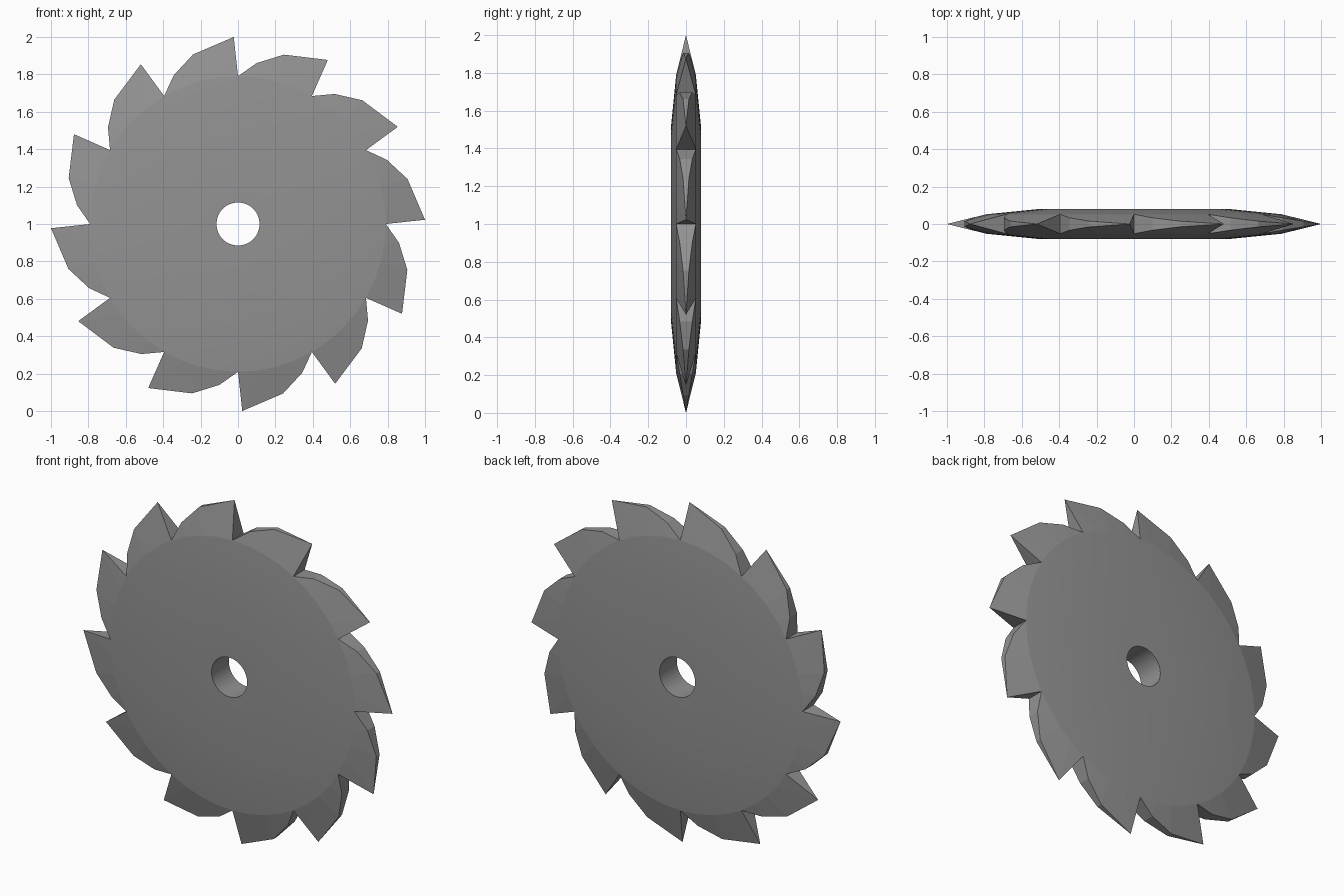
import bpy, bmesh, math

if "Cube" in bpy.data.objects:
    bpy.data.objects.remove(bpy.data.objects["Cube"])

TEETH = 12
SUB = 4                      # disc segments per tooth
N = TEETH * SUB
RINGS = [(0.115, 0.08), (0.51, 0.08), (0.79, 0.052)]   # radius, half thickness
BASE_R, BASE_Y = RINGS[-1]

steel = bpy.data.materials.new("grey steel")
steel.diffuse_color = (0.29, 0.29, 0.29, 1)
steel.use_nodes = True
steel.node_tree.nodes["Principled BSDF"].inputs["Base Color"].default_value = steel.diffuse_color

bm = bmesh.new()


def vert(r, clock_deg, y):
    """Point at radius r, measured clockwise from the top as seen from the front."""
    a = math.radians(clock_deg)
    return bm.verts.new((r * math.sin(a), y, 1 + r * math.cos(a)))


def taper(r):
    return BASE_Y * (1 - r) / (1 - BASE_R)


def face(verts, smooth=False):
    bm.faces.new(verts).smooth = smooth


# disc body: concentric rings on both sides
ring = {s: [[vert(r, 360 * i / N, s * y) for i in range(N)] for r, y in RINGS] for s in (-1, 1)}
for s in (-1, 1):
    for k in range(len(RINGS) - 1):
        a, b = ring[s][k], ring[s][k + 1]
        for i in range(N):
            j = (i + 1) % N
            face((a[i], a[j], b[j], b[i]), True)

# centre hole wall
for i in range(N):
    j = (i + 1) % N
    face((ring[-1][0][i], ring[-1][0][j], ring[1][0][j], ring[1][0][i]), True)

# teeth: two back points and a sharp tip leaning over the next gullet
for t in range(TEETH):
    a0 = t * 360 / TEETH
    tip = vert(1.0, a0 + 28.7, 0)
    back = {}
    base = {}
    for s in (-1, 1):
        b = [ring[s][-1][(t * SUB + i) % N] for i in range(SUB + 1)]
        p1 = vert(0.866, a0 + 6.6, s * taper(0.866))
        p2 = vert(0.938, a0 + 15.15, s * taper(0.938))
        face((b[0], b[1], p1))
        face((b[1], b[2], p2, p1))
        face((b[2], b[3], tip, p2))
        face((b[3], b[4], tip))
        base[s], back[s] = b, (p1, p2)
    # narrow back edge and steep cutting face
    face((base[-1][0], back[-1][0], back[1][0], base[1][0]))
    face((back[-1][0], back[-1][1], back[1][1], back[1][0]))
    face((back[-1][1], tip, back[1][1]))
    face((base[-1][4], base[1][4], tip))

bmesh.ops.recalc_face_normals(bm, faces=bm.faces)

# crisp hole rim and disc border
for e in bm.edges:
    if len(e.link_faces) == 2:
        f, g = e.link_faces
        if f.smooth != g.smooth or f.normal.angle(g.normal) > math.radians(30):
            e.smooth = False

mesh = bpy.data.meshes.new("saw_blade")
bm.to_mesh(mesh)
bm.free()
mesh.materials.append(steel)
blade = bpy.data.objects.new("saw_blade", mesh)
bpy.context.collection.objects.link(blade)
